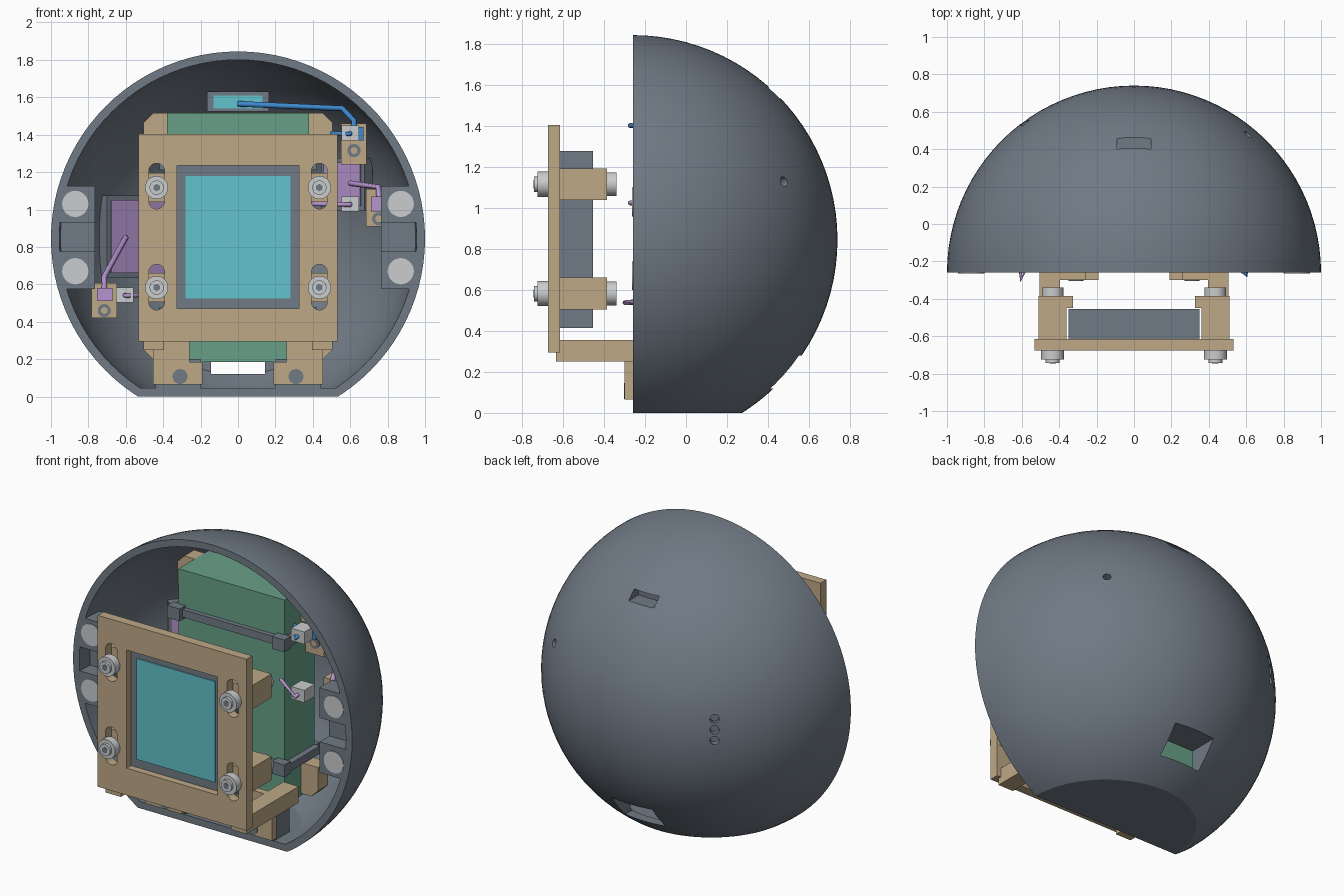
import bpy, bmesh, math
from mathutils import Vector, Matrix

if "Cube" in bpy.data.objects:
    bpy.data.objects.remove(bpy.data.objects["Cube"], do_unlink=True)

CY, CZ = -0.26, 0.845          # centre of the dome
CENTRE = Vector((0, CY, CZ))


def material(name, rgb):
    m = bpy.data.materials.new(name)
    m.use_nodes = True
    lin = [((c / 255 + 0.055) / 1.055) ** 2.4 for c in rgb] + [1]
    m.diffuse_color = lin
    m.node_tree.nodes["Principled BSDF"].inputs["Base Color"].default_value = lin
    return m


GREY = material("slate grey", (112, 122, 133))
TAN = material("tan", (190, 169, 134))
GREEN = material("board green", (104, 160, 136))
CYAN = material("screen cyan", (98, 194, 204))
PURPLE = material("purple", (181, 148, 207))
BLUE = material("blue", (62, 137, 208))
STEEL = material("light steel", (202, 204, 205))


def make(name, bm, mat):
    bmesh.ops.recalc_face_normals(bm, faces=bm.faces)
    me = bpy.data.meshes.new(name)
    bm.to_mesh(me)
    bm.free()
    ob = bpy.data.objects.new(name, me)
    bpy.context.collection.objects.link(ob)
    me.materials.append(mat)
    return ob


def prism(name, pts, y0, y1, mat):
    """Extrude an x-z outline along y."""
    bm = bmesh.new()
    f = bm.faces.new([bm.verts.new((x, y0, z)) for x, z in pts])
    new = bmesh.ops.extrude_face_region(bm, geom=[f])["geom"]
    bmesh.ops.translate(bm, vec=(0, y1 - y0, 0),
                        verts=[v for v in new if isinstance(v, bmesh.types.BMVert)])
    return make(name, bm, mat)


def box(name, x0, x1, y0, y1, z0, z1, mat=GREY):
    return prism(name, [(x0, z0), (x1, z0), (x1, z1), (x0, z1)], y0, y1, mat)


def smooth(ob):
    bpy.ops.object.select_all(action="DESELECT")
    ob.select_set(True)
    bpy.context.view_layer.objects.active = ob
    bpy.ops.object.shade_smooth_by_angle(angle=math.radians(30))


def disc(name, x, z, r, y0, y1, mat=GREY, n=32, stretch=0):
    """Cylinder along y; stretch makes it an upright slot shape."""
    pts = []
    for i in range(n):
        a = math.tau * (i + 0.5) / n
        pts.append((x + r * math.cos(a), z + r * math.sin(a) + math.copysign(stretch, math.sin(a))))
    ob = prism(name, pts, y0, y1, mat)
    smooth(ob)
    return ob


def ball(name, r, floor, front=None):
    bm = bmesh.new()
    bmesh.ops.create_uvsphere(bm, u_segments=96, v_segments=48, radius=r)
    bmesh.ops.translate(bm, verts=bm.verts, vec=CENTRE)
    planes = [((0, 0, floor), (0, 0, -1))]
    if front is not None:
        planes.append(((0, front, 0), (0, -1, 0)))
    for co, no in planes:
        geom = bm.verts[:] + bm.edges[:] + bm.faces[:]
        cut = bmesh.ops.bisect_plane(bm, geom=geom, plane_co=co, plane_no=no, clear_outer=True)
        edges = [e for e in cut["geom_cut"] if isinstance(e, bmesh.types.BMEdge)]
        bmesh.ops.contextual_create(bm, geom=edges)
    return make(name, bm, GREY)


def boolean(ob, cutter, op="DIFFERENCE", keep=False):
    mod = ob.modifiers.new("cut", "BOOLEAN")
    mod.object, mod.operation, mod.solver = cutter, op, "EXACT"
    bpy.context.view_layer.update()
    bpy.context.view_layer.objects.active = ob
    bpy.ops.object.modifier_apply(modifier=mod.name)
    if not keep:
        bpy.data.objects.remove(cutter, do_unlink=True)


def wire(name, pts, r, mat):
    cu = bpy.data.curves.new(name, "CURVE")
    cu.dimensions = "3D"
    cu.bevel_depth, cu.bevel_resolution, cu.use_fill_caps = r, 2, True
    sp = cu.splines.new("POLY")
    sp.points.add(len(pts) - 1)
    for p, co in zip(sp.points, pts):
        p.co = (*co, 1)
    ob = bpy.data.objects.new(name, cu)
    bpy.context.collection.objects.link(ob)
    cu.materials.append(mat)


def turn(ob, origin, angle):
    """Swing a part built around the origin to its place on the dome wall."""
    ob.data.transform(Matrix.Translation(origin) @ Matrix.Rotation(angle, 4, "Z"))


def radial_hole(direction, r):
    bm = bmesh.new()
    bmesh.ops.create_cone(bm, cap_ends=True, segments=20, radius1=r, radius2=r, depth=0.2)
    d = Vector(direction).normalized()
    bm.transform(Matrix.Translation(CENTRE + d) @ d.to_track_quat("Z", "Y").to_matrix().to_4x4())
    return make("hole_cutter", bm, GREY)


# Dome shell with openings
shell = ball("dome_shell", 1.0, 0, CY)
boolean(shell, ball("cavity", 0.955, 0.045))
boolean(shell, box("port", -0.145, 0.145, 0.2, 1, 0.12, 0.28))
boolean(shell, box("slot", -0.09, 0.09, 0.36, 1, 1.535, 1.59))
boolean(shell, radial_hole((0.61, 0.74, 0.285), 0.025))
for i in range(5):
    boolean(shell, radial_hole((-0.59, 0.81, 0.069 * (i - 2)), 0.027))
smooth(shell)

# Fittings trimmed to the dome wall
limit = ball("trim_ball", 0.98, 0.02)
port_frame = box("port_frame", -0.225, 0.225, 0.36, 0.8, 0.04, 0.33)
slot_frame = box("slot_frame", -0.165, 0.165, 0.24, 0.8, 1.525, 1.63)
boolean(port_frame, box("port", -0.145, 0.145, 0.2, 1, 0.12, 0.28))
boolean(slot_frame, box("slot", -0.09, 0.09, 0.36, 1, 1.535, 1.59))
fittings = [port_frame, slot_frame]
for s, side in ((-1, "right"), (1, "left")):
    tab = box(side + "_magnet_tab", s * 0.765, s * 1.0, CY, -0.13, 0.575, 1.125)
    boolean(tab, box("notch", s * 0.7, s * 0.955, -0.4, -0.16, 0.775, 0.93))
    fittings.append(tab)
    for z in (0.67, 1.03):
        disc(side + "_magnet", s * 0.87, z, 0.07, CY - 0.004, -0.2, STEEL)
for part in fittings:
    boolean(part, limit, "INTERSECT", keep=True)
bpy.data.objects.remove(limit, do_unlink=True)
box("slot_screen", -0.13, 0.13, 0.233, 0.24, 1.54, 1.61, CYAN)

# Angled boards on the dome wall
for name, pos, ang, w, h in (("strip_board", (-0.51, 0.42, 0.855), math.atan2(0.59, 0.81), 0.235, 0.22),
                             ("sensor_board", (0.56, 0.28, 1.135), -math.atan2(0.61, 0.74), 0.15, 0.14)):
    turn(box(name + "_frame", -w, w, 0, 0.07, -h, h), pos, ang)
    turn(box(name, 0.025 - w, w - 0.025, -0.008, 0, 0.025 - h, h - 0.025, PURPLE), pos, ang)

# Main body with straps
box("main_body", -0.38, 0.38, -0.065, 0.24, 0.185, 1.515, GREEN)
for z in (0.44, 1.25):
    box("strap_front", -0.42, 0.42, -0.095, -0.065, z - 0.025, z + 0.025)
    for s in (-1, 1):
        box("strap_side", s * 0.38, s * 0.42, -0.095, 0.24, z - 0.025, z + 0.025)
        box("strap_lug", s * 0.33, s * 0.42, -0.125, -0.06, z - 0.04, z + 0.04)
for s in (-1, 1):
    for z, t in ((1.515, 1), (0.2, -1)):
        prism("body_clip", [(s * 0.37, z), (s * 0.455, z), (s * 0.505, z - t * 0.05),
                            (s * 0.505, z - t * 0.2), (s * 0.37, z - t * 0.2)], 0.1, 0.2, TAN)

# Front plate with window and adjusting slots
plate = box("front_plate", -0.533, 0.533, -0.675, -0.615, 0.295, 1.405, TAN)
boolean(plate, box("window", -0.325, 0.325, -1, 0, 0.47, 1.235))
for s in (-1, 1):
    for z in (0.585, 1.125):
        boolean(plate, disc("adjust_slot", s * 0.435, z, 0.042, -1, 0, stretch=0.08))
box("screen_body", -0.35, 0.35, -0.63, -0.455, 0.415, 1.28)
box("main_screen", -0.28, 0.28, -0.637, -0.63, 0.525, 1.178, CYAN)

# Clamps, bolts and supporting feet
for s in (-1, 1):
    x = s * 0.435
    for z in (0.583, 1.117):
        box("clamp", s * 0.36, s * 0.51, -0.615, -0.385, z - 0.077, z + 0.077, TAN)
        box("clamp_lip", s * 0.325, s * 0.36, -0.45, -0.385, z - 0.077, z + 0.077, TAN)
        disc("bolt_washer", x, z, 0.062, -0.725, -0.675, STEEL)
        disc("bolt_head", x, z, 0.038, -0.742, -0.725, STEEL)
        disc("bolt_socket", x, z, 0.02, -0.745, -0.742, GREY, 6)
        disc("bolt_nut", x, z, 0.058, -0.385, -0.34, STEEL)
    box("arm", s * 0.395, s * 0.505, -0.635, -0.1, 0.25, 0.355, TAN)
    box("leg", s * 0.26, s * 0.455, -0.3, CY + 0.005, 0.065, 0.355, TAN)
    box("foot", s * 0.19, s * 0.26, -0.3, CY + 0.005, 0.065, 0.185, TAN)
    box("foot_block", s * 0.2, s * 0.44, CY + 0.005, -0.1, 0.04, 0.2)
    disc("foot_screw", s * 0.31, 0.107, 0.04, -0.304, -0.29)

# Wall mounts with screws
for x, z, h, zs, y in ((0.62, 1.35, 0.11, 1.315, -0.1), (0.752, 1.01, 0.1, 0.95, -0.1),
                       (-0.715, 0.513, 0.093, 0.46, -0.1)):
    box("wall_mount", x - 0.068, x + 0.068, y, y + 0.22, z - h, z + h, TAN)
    disc("mount_screw", x, zs, 0.035, y - 0.006, y)
    disc("mount_screw_socket", x, zs, 0.018, y - 0.008, y - 0.006, TAN)

# Plugs, switches and wires
for x, z, x_end, y_tip, mat in ((0.6, 1.408, 0.5, -0.285, BLUE), (0.6, 1.03, 0.4, -0.285, PURPLE),
                                (-0.605, 0.543, -0.52, -0.31, PURPLE)):
    box("plug", x - 0.047, x + 0.047, -0.245, -0.14, z - 0.04, z + 0.04, STEEL)
    wire("plug_lead", [(x, -0.24, z), (x, y_tip + 0.012, z - 0.005), (x_end, -0.13, z)], 0.012, mat)
box("left_switch", 0.71, 0.765, -0.16, -0.1, 0.99, 1.07, PURPLE)
box("right_switch", -0.755, -0.67, -0.16, -0.1, 0.51, 0.58, PURPLE)
box("upper_switch", 0.645, 0.67, -0.16, -0.1, 1.37, 1.44, BLUE)
wire("blue_wire", [(0, 0.22, 1.565), (0.56, 0.05, 1.54), (0.62, -0.1, 1.475), (0.62, -0.14, 1.42)], 0.015, BLUE)
wire("left_purple_wire", [(0.6, 0.2, 1.14), (0.75, -0.1, 1.12), (0.755, -0.13, 1.05)], 0.015, PURPLE)
wire("right_purple_wire", [(-0.6, 0.34, 0.85), (-0.715, -0.05, 0.64), (-0.715, -0.13, 0.56)], 0.015, PURPLE)
